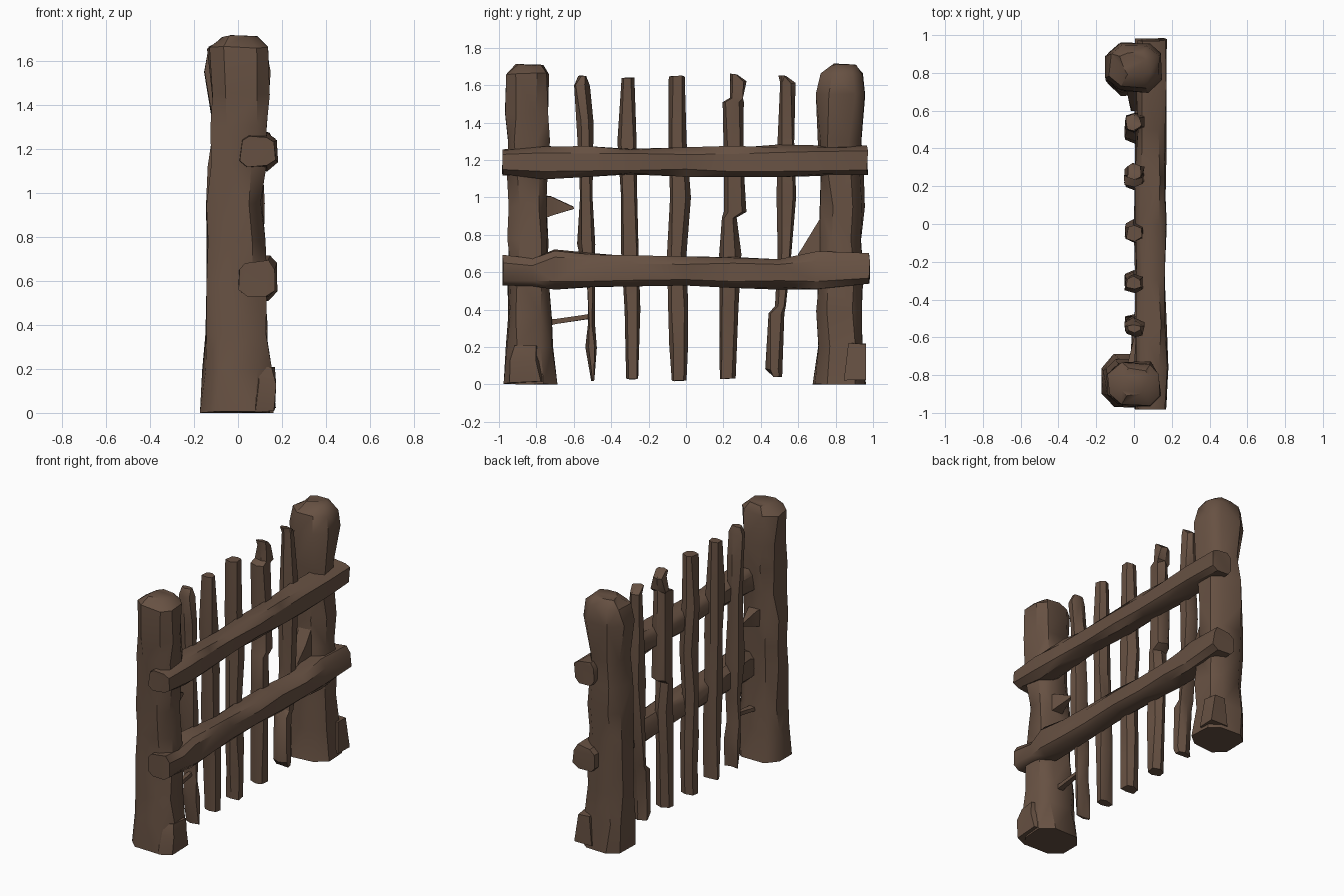
import bpy, bmesh, math, random
from mathutils import Vector

random.seed(7)
cube = bpy.data.objects.get("Cube")
if cube:
    bpy.data.objects.remove(cube, do_unlink=True)

wood = bpy.data.materials.new("weathered_brown_wood")
wood.use_nodes = True
colour = (0.135, 0.082, 0.055, 1)
wood.diffuse_color = colour
wood.node_tree.nodes["Principled BSDF"].inputs["Base Color"].default_value = colour


def densify(rows, gap):
    """Insert interpolated stations wherever neighbours are far apart."""
    result = [rows[0]]
    for start, end in zip(rows, rows[1:]):
        steps = max(1, round(abs(end[0] - start[0]) / gap))
        for step in range(1, steps + 1):
            f = step / steps
            result.append([p + (q - p) * f for p, q in zip(start, end)])
    return result


def hewn(name, rows, axis="z", sides=8, rough=0.01, square=0.7, gap=0.2, turn=0.5):
    """Skin rough rings; each row is station, side min, side max, x min, x max."""
    bm = bmesh.new()
    rings = []
    for station, low, high, x_low, x_high in densify(rows, gap):
        ring = []
        for i in range(sides):
            angle = math.tau * (i + turn) / sides
            c, s = math.cos(angle), math.sin(angle)
            u = math.copysign(abs(c) ** square, c)
            v = math.copysign(abs(s) ** square, s)
            x = (x_low + x_high) / 2 + u * (x_high - x_low) / 2
            w = (low + high) / 2 + v * (high - low) / 2
            x += random.uniform(-rough, rough)
            w += random.uniform(-rough, rough)
            t = station + random.uniform(-rough, rough) / 2
            place = (x, w, max(t, 0)) if axis == "z" else (x, t, w)
            ring.append(bm.verts.new(Vector(place)))
        rings.append(ring)
    for lower, upper in zip(rings, rings[1:]):
        for i in range(sides):
            j = (i + 1) % sides
            bm.faces.new((lower[i], lower[j], upper[j], upper[i]))
    bm.faces.new(rings[0])
    bm.faces.new(rings[-1])
    bmesh.ops.triangulate(bm, faces=bm.faces[:])
    bmesh.ops.recalc_face_normals(bm, faces=bm.faces[:])
    mesh = bpy.data.meshes.new(name)
    bm.to_mesh(mesh)
    bm.free()
    mesh.materials.append(wood)
    obj = bpy.data.objects.new(name, mesh)
    bpy.context.collection.objects.link(obj)
    bpy.ops.object.select_all(action="DESELECT")
    obj.select_set(True)
    bpy.context.view_layer.objects.active = obj
    bpy.ops.object.shade_smooth_by_angle(angle=math.radians(40))
    return obj


# Thick end posts with flared feet and chamfered tops
hewn("front_post", [
    (0, -.98, -.68, -.18, .16), (.2, -.97, -.7, -.16, .16),
    (.36, -.96, -.71, -.16, .13), (.6, -.95, -.73, -.14, .13),
    (.95, -.95, -.73, -.14, .12), (1.3, -.97, -.73, -.12, .14),
    (1.45, -.97, -.74, -.13, .14), (1.66, -.96, -.73, -.15, .15),
    (1.71, -.9, -.77, -.07, .09)], rough=.013)
hewn("back_post", [
    (0, .67, .97, -.15, .16), (.2, .69, .96, -.15, .14),
    (.6, .7, .95, -.14, .13), (.95, .72, .95, -.15, .12),
    (1.3, .71, .94, -.13, .13), (1.55, .7, .96, -.15, .15),
    (1.66, .72, .96, -.14, .14), (1.71, .78, .91, -.07, .08)], rough=.013)

# Splintered blocks at the feet of the posts
hewn("front_foot_block", [(.01, -.98, -.74, .02, .19), (.13, -.97, -.76, .04, .19),
     (.21, -.93, -.78, .05, .16)], sides=5, rough=.015)
hewn("back_foot_block", [(.02, .83, .97, .02, .18), (.22, .86, .98, .04, .15)],
     sides=4, rough=.01)

# Long rails across the left side
hewn("upper_rail", [
    (-.98, 1.12, 1.26, .01, .17), (-.76, 1.1, 1.28, 0, .18),
    (-.3, 1.12, 1.265, .01, .17), (0, 1.11, 1.265, 0, .17),
    (.5, 1.11, 1.28, .01, .17), (.97, 1.12, 1.275, .01, .17)],
     axis="y", rough=.008, square=.6)
hewn("lower_rail", [
    (-.98, .52, .69, 0, .17), (-.82, .53, .67, -.01, .17),
    (-.7, .51, .72, 0, .18), (-.3, .52, .69, .01, .17),
    (0, .53, .68, 0, .17), (.5, .51, .68, .01, .17),
    (.7, .51, .71, 0, .17), (.98, .53, .7, 0, .17)],
     axis="y", rough=.008, square=.6)

# Uneven pickets: station height, front edge, back edge
pickets = [
    [(.02, -.5, -.49), (.2, -.54, -.47), (.32, -.53, -.49), (.5, -.53, -.49),
     (.75, -.58, -.49), (1, -.57, -.5), (1.4, -.58, -.5), (1.6, -.6, -.52), (1.65, -.57, -.53)],
    [(.03, -.32, -.25), (.4, -.33, -.24), (.7, -.35, -.25), (1, -.35, -.26),
     (1.3, -.37, -.26), (1.64, -.35, -.28)],
    [(.02, -.08, 0), (.4, -.09, .01), (.7, -.1, 0), (1, -.09, .02),
     (1.3, -.1, 0), (1.65, -.09, 0)],
    [(.03, .18, .26), (.4, .18, .28), (.7, .18, .29), (.89, .19, .27), (.92, .2, .32),
     (1.2, .2, .31), (1.51, .19, .31), (1.53, .24, .31), (1.62, .24, .32), (1.66, .24, .27)],
    [(.04, .46, .51), (.08, .43, .51), (.38, .44, .52), (.42, .48, .53), (.7, .49, .57),
     (1, .49, .59), (1.3, .49, .58), (1.61, .5, .58), (1.65, .5, .54)],
]
for number, stations in enumerate(pickets, 1):
    rows = [(z, a, b, -.05 + .01 * (z > 1.6), .055 - .015 * (z > 1.6))
            for z, a, b in stations]
    hewn(f"picket_{number}", rows, sides=6, rough=.007, gap=.25)

# Splinters torn from the posts
hewn("front_splinter", [(-.78, .86, 1.03, -.06, .07), (-.72, .89, 1.02, -.04, .05),
     (-.6, .94, .95, 0, .01)], axis="y", sides=4, rough=.003)
hewn("low_splinter", [(-.76, .3, .36, -.03, .03), (-.7, .32, .35, -.02, .03),
     (-.51, .35, .38, -.01, .02)], axis="y", sides=4, rough=.003)
hewn("back_splinter", [(.6, .66, .7, -.02, .04), (.66, .66, .81, -.04, .06),
     (.75, .64, .98, -.06, .07)], axis="y", sides=4, rough=.004)
